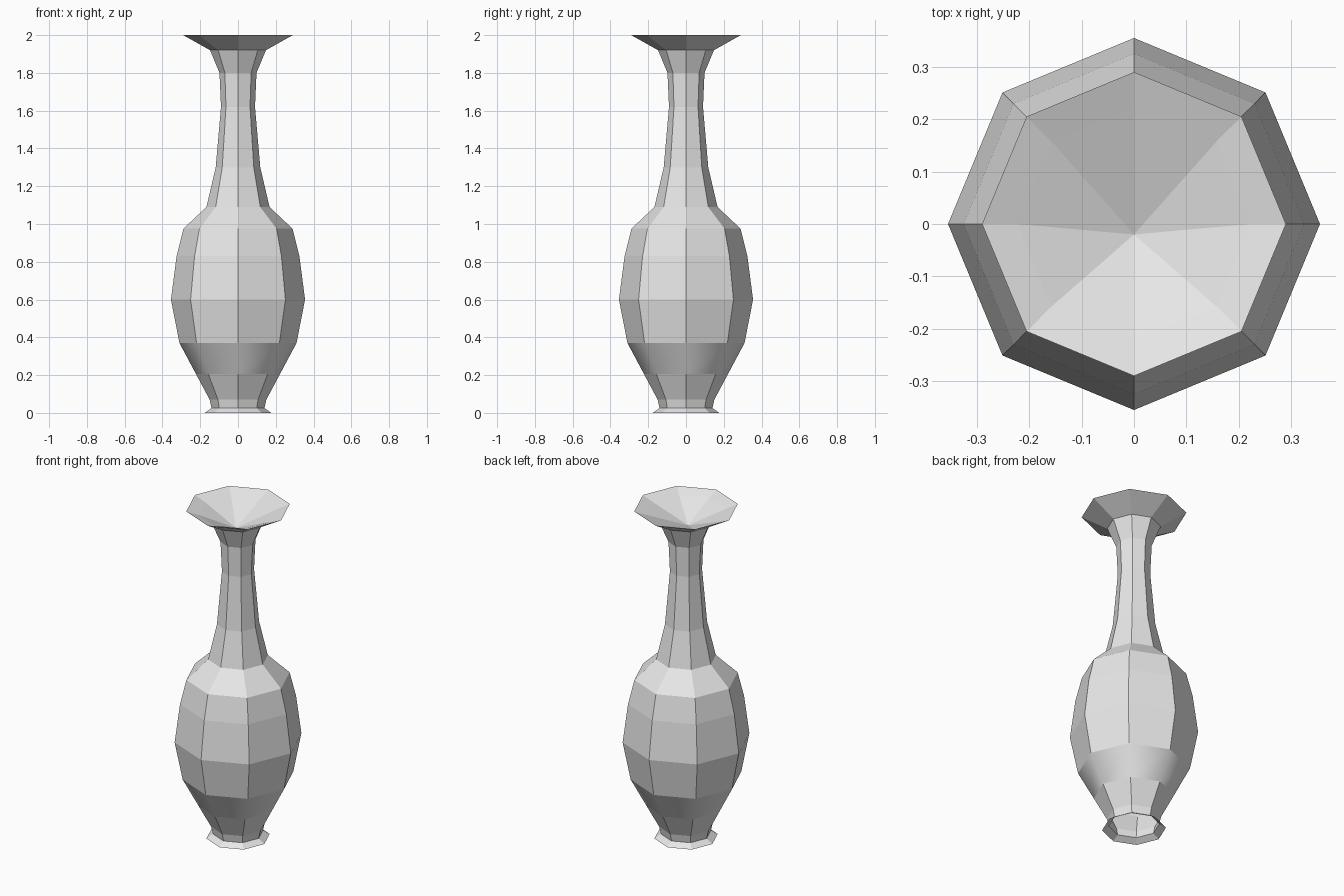
import bpy
import bmesh
import math

SIDES = 8
BAND_LOW, BAND_HIGH = 0.205, 0.37

# Outer wall as (radius, height), from the open foot to the rim, then the dished mouth
FOOT = [(0.177, 0), (0.14, 0.025), (0.15, 0.07)]
BODY = [(0.222, BAND_LOW), (0.31, BAND_HIGH), (0.355, 0.6), (0.325, 0.83), (0.289, 0.975)]
NECK = [(0.167, 1.09), (0.118, 1.3), (0.09, 1.62), (0.098, 1.8), (0.148, 1.92)]
MOUTH = [(0.29, 2), (0.223, 1.975)]

cube = bpy.data.objects.get("Cube")
if cube:
    bpy.data.objects.remove(cube, do_unlink=True)

grey = bpy.data.materials.new("pale_grey")
grey.use_nodes = True
colour = (0.8, 0.8, 0.8, 1)
grey.diffuse_color = colour
shader = next(n for n in grey.node_tree.nodes if n.type == "BSDF_PRINCIPLED")
shader.inputs["Base Color"].default_value = colour


def ring(bm, radius, z):
    turn = math.tau / SIDES
    return [bm.verts.new((radius * math.cos(i * turn), radius * math.sin(i * turn), z))
            for i in range(SIDES)]


bm = bmesh.new()
rings = [ring(bm, r, z) for r, z in FOOT + BODY + NECK + MOUTH]
for low, high in zip(rings, rings[1:]):
    for i in range(SIDES):
        j = (i + 1) % SIDES
        face = bm.faces.new((low[i], low[j], high[j], high[i]))
        # Smooth band on the lower body, flat facets elsewhere
        face.smooth = BAND_LOW < face.calc_center_median().z < BAND_HIGH

# Shallow funnel closing the mouth, with its point a little forward
point = bm.verts.new((0, -0.02, 1.885))
for i in range(SIDES):
    bm.faces.new((rings[-1][i], rings[-1][(i + 1) % SIDES], point))

# Keep the band's upper and lower borders crisp
for edge in bm.edges:
    if len({f.smooth for f in edge.link_faces}) > 1:
        edge.smooth = False

mesh = bpy.data.meshes.new("vase")
bm.to_mesh(mesh)
bm.free()
mesh.materials.append(grey)
vase = bpy.data.objects.new("vase", mesh)
bpy.context.collection.objects.link(vase)
